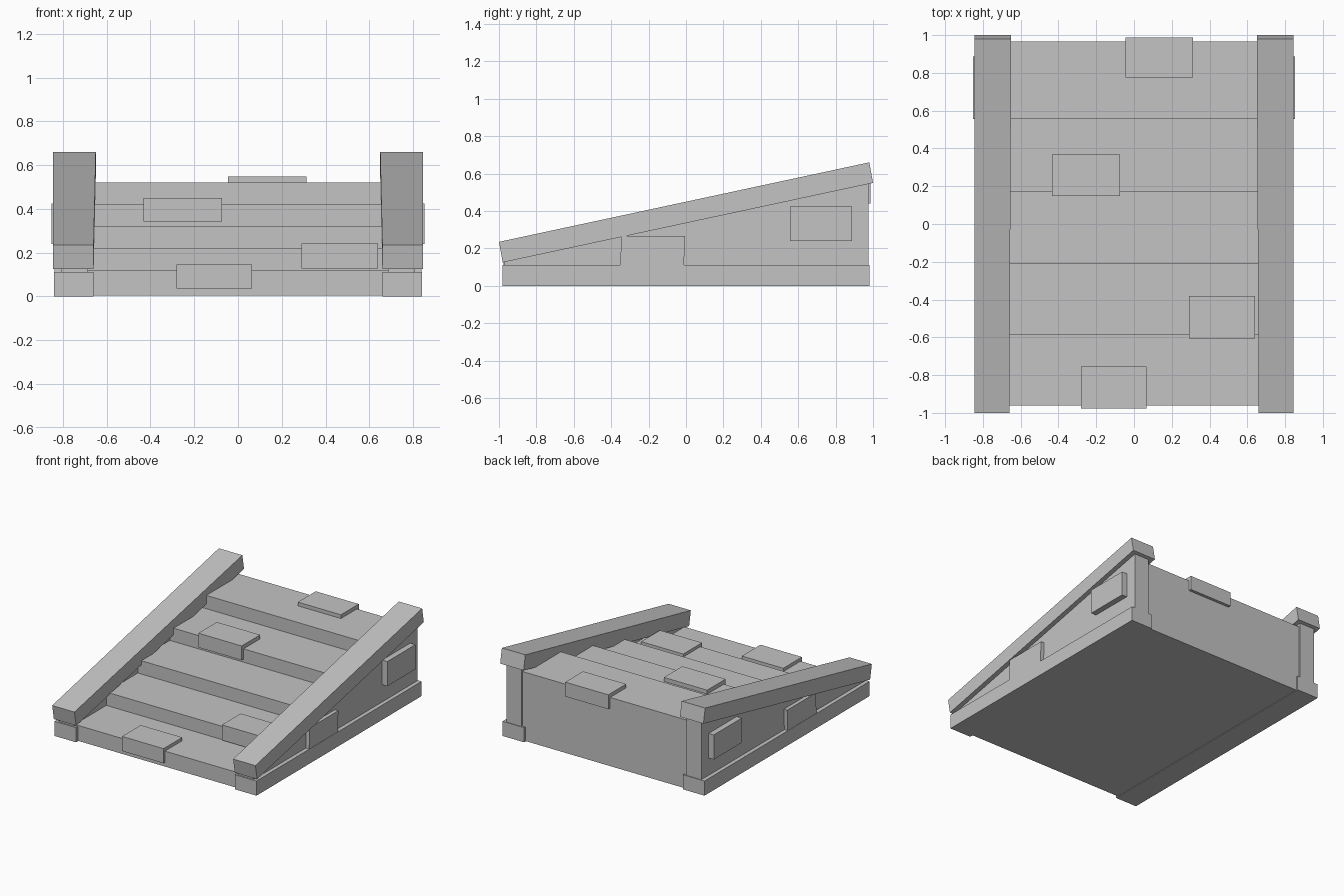
import bpy, bmesh

if "Cube" in bpy.data.objects:
    bpy.data.objects.remove(bpy.data.objects["Cube"], do_unlink=True)

stone = bpy.data.materials.new("grey stone")
stone.use_nodes = True
grey = (0.55, 0.55, 0.55, 1)
stone.diffuse_color = grey
stone.node_tree.nodes["Principled BSDF"].inputs["Base Color"].default_value = grey


def prism(name, profile, x0, x1):
    """Extrude a (y, z) side profile from x0 to x1."""
    bm = bmesh.new()
    face = bm.faces.new([bm.verts.new((x0, y, z)) for y, z in profile])
    ext = bmesh.ops.extrude_face_region(bm, geom=[face])["geom"]
    verts = [v for v in ext if isinstance(v, bmesh.types.BMVert)]
    bmesh.ops.translate(bm, verts=verts, vec=(x1 - x0, 0, 0))
    bmesh.ops.recalc_face_normals(bm, faces=bm.faces)
    mesh = bpy.data.meshes.new(name)
    bm.to_mesh(mesh)
    bm.free()
    mesh.materials.append(stone)
    obj = bpy.data.objects.new(name, mesh)
    bpy.context.collection.objects.link(obj)
    return obj


def box(name, x, y, z):
    return prism(name, [(y[0], z[0]), (y[1], z[0]), (y[1], z[1]), (y[0], z[1])], *x)


# Stair block: five treads in one stepped profile
BACK, BOTTOM = 0.965, 0.004
edges = [-0.96, -0.585, -0.21, 0.17, 0.555, BACK]
profile = [(BACK, BOTTOM), (edges[0], BOTTOM)]
for i in range(5):
    top = 0.12 + 0.1 * i
    profile += [(edges[i], top), (edges[i + 1], top)]
prism("stairs", profile, -0.7, 0.7)

# Side walls, plinths, sloping rails and wall bricks
for side, s in (("left", 1), ("right", -1)):
    box(side + "_plinth", (s * 0.66, s * 0.84), (-0.98, 0.98), (0, 0.11))
    prism(side + "_wall", [(-0.97, 0.05), (0.975, 0.05), (0.975, 0.57), (-0.97, 0.15)],
          s * 0.685, s * 0.81)
    rail = prism(side + "_rail", [(-0.98, 0.125), (1, 0.55), (0.98, 0.66), (-1, 0.235)],
                 s * 0.655, s * 0.845)
    # Rail widens slightly toward the high end on its inner edge
    for v in rail.data.vertices:
        if abs(v.co.x) < 0.7:
            v.co.x -= s * 0.005 * v.co.y
    box(side + "_upper_wall_brick", (s * 0.78, s * 0.853), (0.555, 0.888), (0.24, 0.425))
    prism(side + "_lower_wall_brick",
          [(-0.353, 0.09), (-0.012, 0.09), (-0.005, 0.266), (-0.345, 0.266)],
          s * 0.78, s * 0.838)

# Loose bricks standing proud of the treads
bricks = [
    (-0.28, 0.065, -0.977, -0.755, 0.035, 0.145),
    (0.29, 0.64, -0.605, -0.382, 0.127, 0.242),
    (-0.433, -0.073, 0.148, 0.367, 0.343, 0.45),
    (-0.045, 0.313, 0.775, 0.987, 0.44, 0.548),
]
for i, (x0, x1, y0, y1, z0, z1) in enumerate(bricks):
    box(f"tread_brick_{i + 1}", (x0, x1), (y0, y1), (z0, z1))
